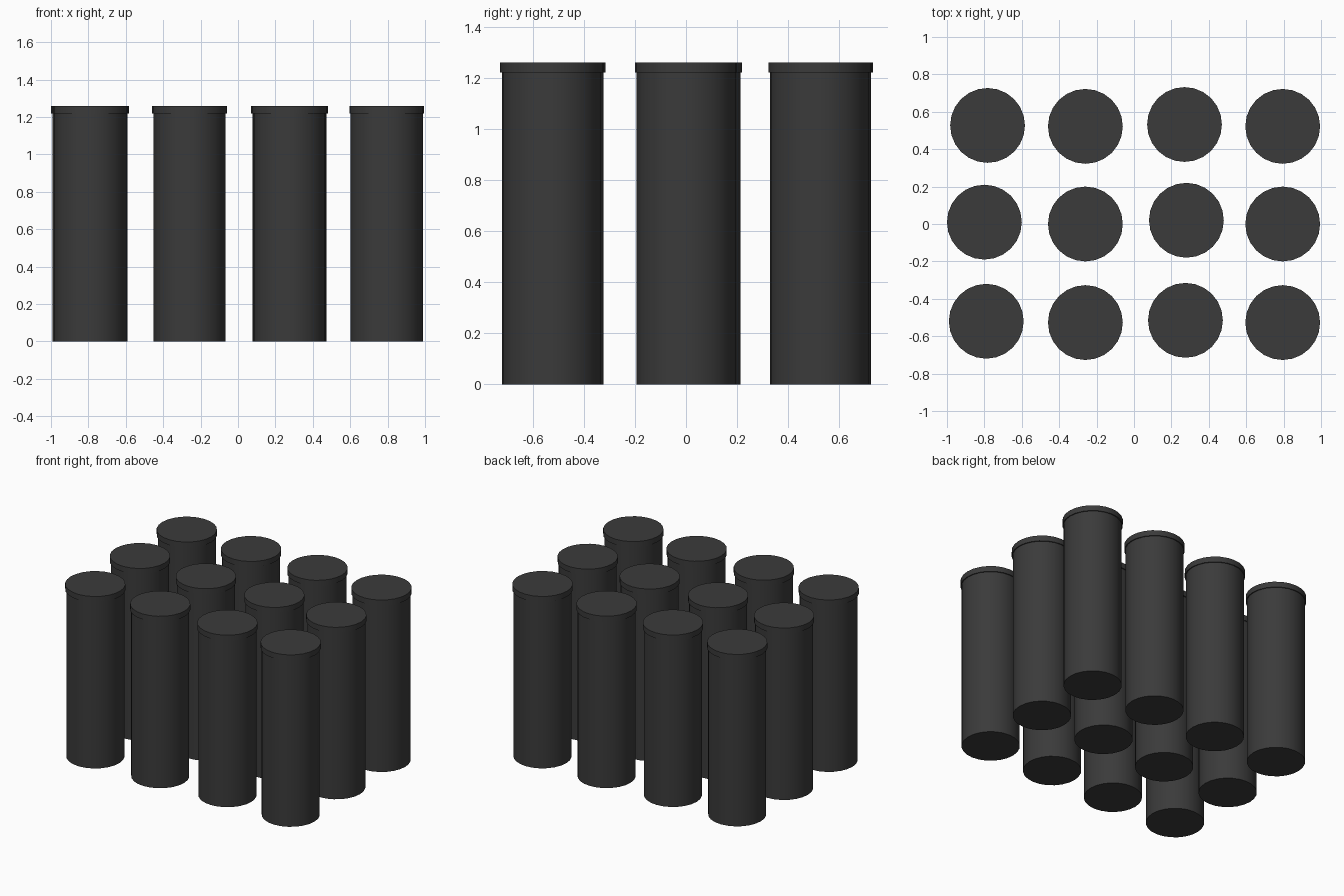
import bpy
import math

cube = bpy.data.objects.get("Cube")
if cube:
    bpy.data.objects.remove(cube, do_unlink=True)

SIDES = 24
BODY_RADIUS, LID_RADIUS = 0.193, 0.2
LID_BASE, HEIGHT = 1.22, 1.26

# One dark grey for everything
dark_grey = bpy.data.materials.new("dark_grey")
dark_grey.use_nodes = True
colour = (0.043, 0.043, 0.043, 1)
dark_grey.diffuse_color = colour
dark_grey.node_tree.nodes["Principled BSDF"].inputs["Base Color"].default_value = colour


def cylinder(name, x, y, radius, bottom, top):
    bpy.ops.mesh.primitive_cylinder_add(
        vertices=SIDES, radius=radius, depth=top - bottom,
        location=(x, y, (bottom + top) / 2))
    obj = bpy.context.object
    obj.name = name
    obj.data.materials.append(dark_grey)
    bpy.ops.object.shade_smooth_by_angle(angle=math.radians(30))
    return obj


# Slightly uneven grid of pillars, rows from front to back
rows = {
    "front": [(-0.79, -0.52), (-0.26, -0.527), (0.275, -0.515), (0.795, -0.527)],
    "middle": [(-0.8, 0.01), (-0.26, 0), (0.28, 0.02), (0.795, 0)],
    "back": [(-0.783, 0.527), (-0.26, 0.522), (0.27, 0.532), (0.795, 0.522)],
}

for row, centres in rows.items():
    for number, (x, y) in enumerate(centres, 1):
        cylinder(f"{row}_pillar_{number}", x, y, BODY_RADIUS, 0, LID_BASE)
        cylinder(f"{row}_lid_{number}", x, y, LID_RADIUS, LID_BASE, HEIGHT)
